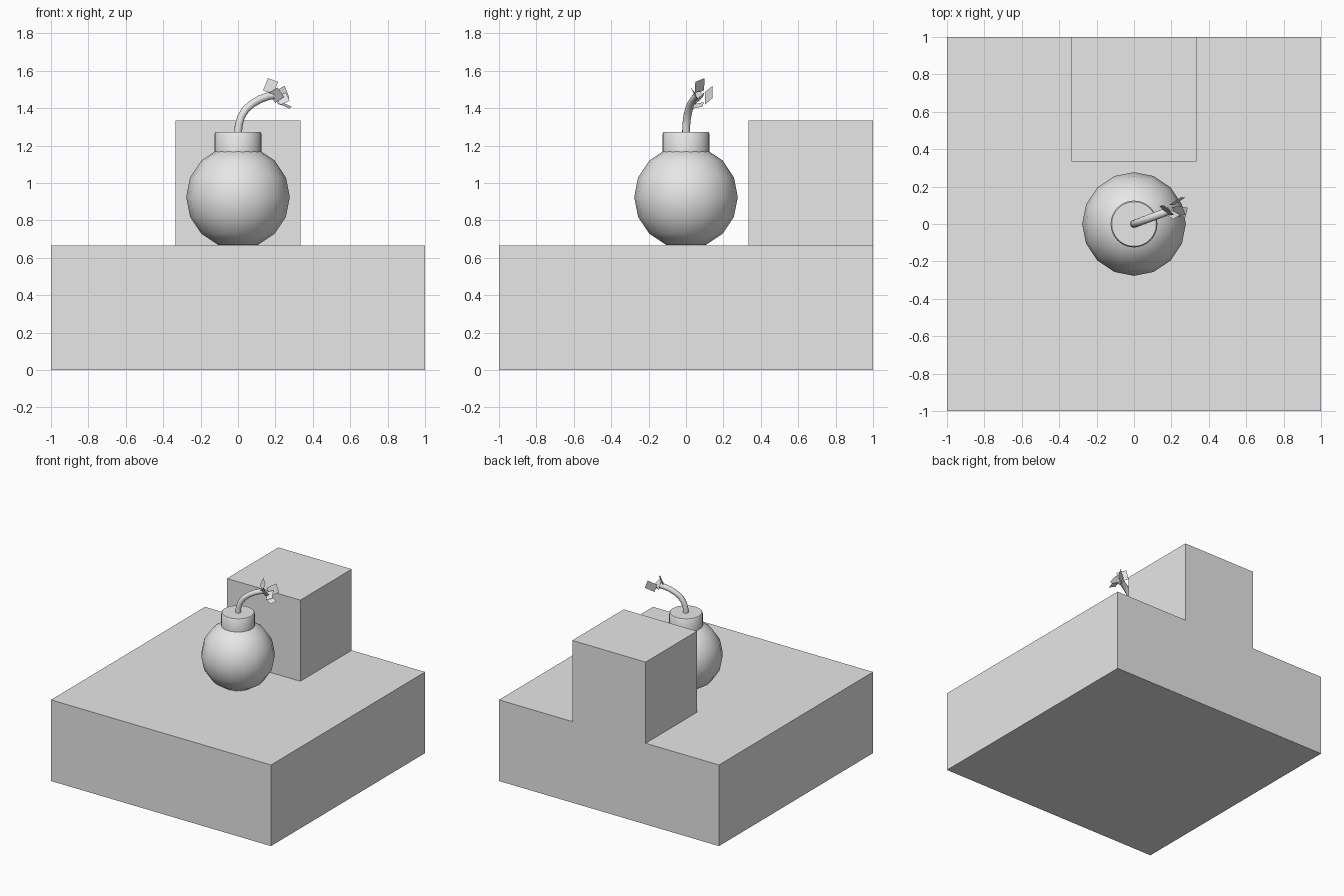
import bpy, bmesh, math
from mathutils import Vector

if "Cube" in bpy.data.objects:
    bpy.data.objects.remove(bpy.data.objects["Cube"], do_unlink=True)

grey = bpy.data.materials.new("plain_grey")
grey.use_nodes = True
grey.diffuse_color = (0.8, 0.8, 0.8, 1)
bsdf = next(n for n in grey.node_tree.nodes if n.type == 'BSDF_PRINCIPLED')
bsdf.inputs["Base Color"].default_value = grey.diffuse_color


def finish(name, bm, smooth=None):
    """Turn a bmesh into a named grey object."""
    mesh = bpy.data.meshes.new(name)
    bm.to_mesh(mesh)
    bm.free()
    obj = bpy.data.objects.new(name, mesh)
    bpy.context.collection.objects.link(obj)
    mesh.materials.append(grey)
    if smooth:
        bpy.ops.object.select_all(action='DESELECT')
        obj.select_set(True)
        bpy.context.view_layer.objects.active = obj
        bpy.ops.object.shade_smooth_by_angle(angle=math.radians(smooth))
    return obj


def box(name, low, high, open_bottom=False):
    bm = bmesh.new()
    bmesh.ops.create_cube(bm, size=1)
    low, high = Vector(low), Vector(high)
    for v in bm.verts:
        v.co = (low + high) / 2 + v.co * (high - low)
    if open_bottom:
        bottom = [f for f in bm.faces if f.normal.z < -0.5]
        bmesh.ops.delete(bm, geom=bottom, context='FACES_ONLY')
    return finish(name, bm)


def skin(bm, rings):
    """Join successive rings of vertices with quads and cap both ends."""
    n = len(rings[0])
    for a, b in zip(rings, rings[1:]):
        for i in range(n):
            j = (i + 1) % n
            bm.faces.new((a[i], a[j], b[j], b[i]))
    bm.faces.new(rings[0][::-1])
    bm.faces.new(rings[-1])
    bmesh.ops.recalc_face_normals(bm, faces=bm.faces[:])


def lathe(name, profile, sides, smooth):
    bm = bmesh.new()
    turns = [2 * math.pi * i / sides for i in range(sides)]
    skin(bm, [[bm.verts.new((r * math.cos(t), r * math.sin(t), z)) for t in turns]
              for r, z in profile])
    return finish(name, bm, smooth)


# Stepped stand: wide slab and rear block
S = 2 / 3
box("base_slab", (-1, -1, 0), (1, 1, S))
box("rear_block", (-S / 2, S / 2, S), (S / 2, 1, 2 * S), open_bottom=True)

# Round bomb body: faceted outline, smooth shading
R, CZ = 0.277, 0.925
rings = [math.radians(a) for a in (-67.5, -45, -22.5, 0, 22.5, 45, 67.5)]
lathe("bomb_body", [(R * math.cos(a), CZ + R * math.sin(a)) for a in rings], 16, 50)

# Neck with a slightly softened rim
lathe("bomb_neck", [(0.125, 1.16), (0.125, 1.265), (0.119, 1.273)], 32, 40)

# Bent fuse, swept in a vertical plane turned towards the rear
side = Vector((0.937, 0.35, 0))
across = Vector((-0.35, 0.937, 0))
path = [(0, 1.26), (0.004, 1.31), (0.018, 1.355), (0.045, 1.395), (0.082, 1.425),
        (0.125, 1.448), (0.165, 1.462), (0.2, 1.47)]
points = [side * d + Vector((0, 0, z)) for d, z in path]
bm = bmesh.new()
fuse_rings = []
for i, p in enumerate(points):
    tangent = (points[min(i + 1, len(points) - 1)] - points[max(i - 1, 0)]).normalized()
    up = tangent.cross(across)
    ring = []
    for k in range(12):
        t = 2 * math.pi * k / 12
        ring.append(bm.verts.new(p + 0.021 * (across * math.cos(t) + up * math.sin(t))))
    fuse_rings.append(ring)
skin(bm, fuse_rings)
finish("fuse", bm, 40)

# Spark flakes: centre and two half edges of each flat card
sparks = [
    ((0.174, 0.073, 1.518), (0.027, -0.025, -0.01), (0.013, 0.002, 0.033)),
    ((0.232, 0.122, 1.470), (0.030, 0.020, 0.017), (0.0125, 0.0, -0.033)),
    ((0.255, 0.065, 1.415), (0.026, -0.004, -0.012), (0.006, 0.026, 0.005)),
    ((0.205, 0.050, 1.470), (0.024, -0.012, 0.016), (0.018, 0.012, -0.025)),
    ((0.240, 0.070, 1.450), (0.026, 0.004, 0.012), (0.010, -0.024, -0.022)),
]
for n, data in enumerate(sparks, 1):
    c, u, v = map(Vector, data)
    bm = bmesh.new()
    bm.faces.new([bm.verts.new(q) for q in (c - u - v, c + u - v, c + u + v, c - u + v)])
    finish(f"spark_{n}", bm)
